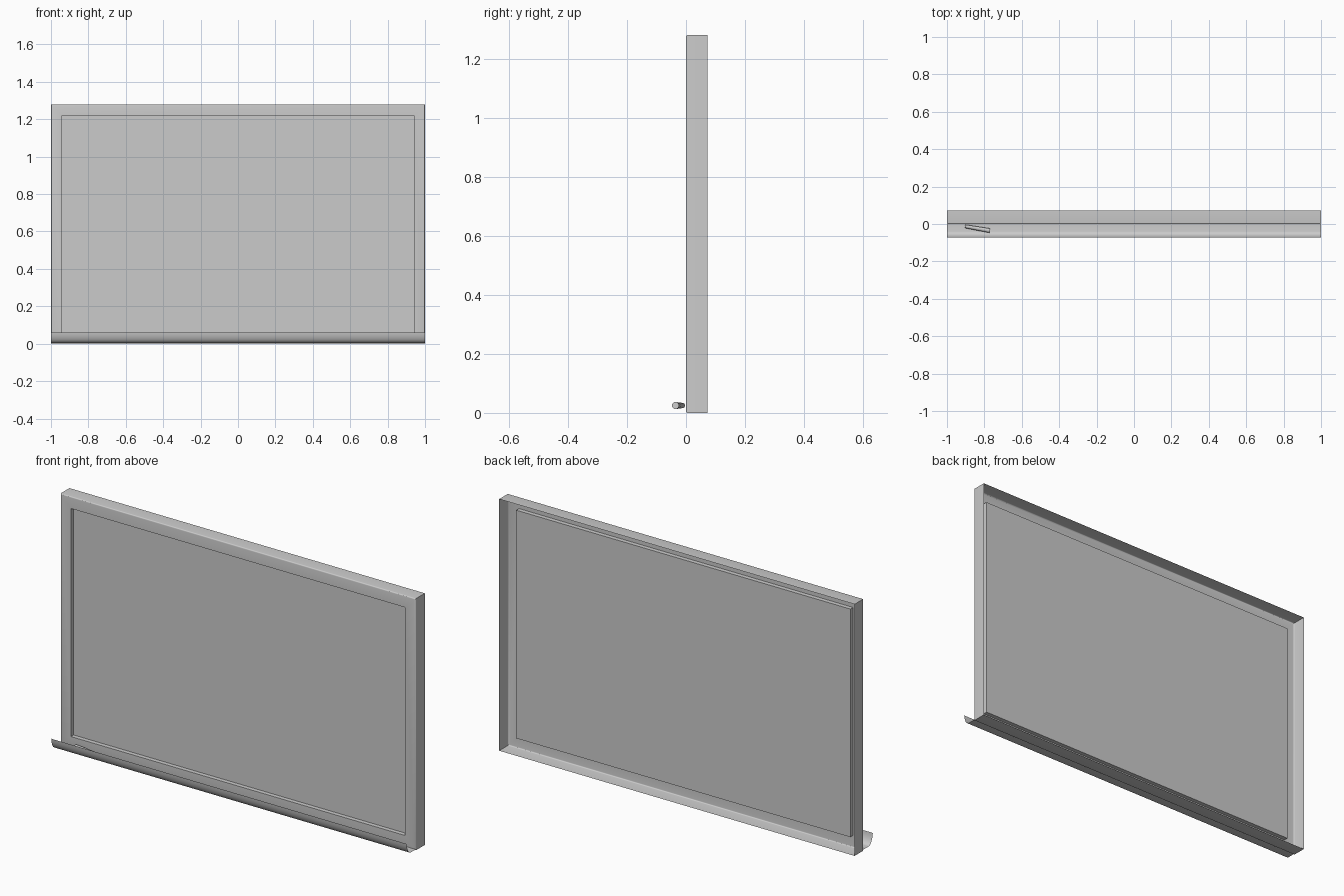
import bpy, bmesh, math

if "Cube" in bpy.data.objects:
    bpy.data.objects.remove(bpy.data.objects["Cube"])

W, H, BACK = 1.0, 1.28, 0.073   # half width, height, half depth


def make_object(name, bm):
    bmesh.ops.recalc_face_normals(bm, faces=bm.faces)
    mesh = bpy.data.meshes.new(name)
    bm.to_mesh(mesh)
    bm.free()
    ob = bpy.data.objects.new(name, mesh)
    bpy.context.collection.objects.link(ob)
    bpy.ops.object.select_all(action='DESELECT')
    bpy.context.view_layer.objects.active = ob
    ob.select_set(True)
    bpy.ops.object.shade_smooth_by_angle(angle=math.radians(35))
    return ob


def ring(bm, inset, y):
    x, z0, z1 = W - inset, inset, H - inset
    return [bm.verts.new(c) for c in ((-x, y, z0), (x, y, z0), (x, y, z1), (-x, y, z1))]


def bridge(bm, a, b, closed=True):
    n = len(a)
    for i in range(n if closed else n - 1):
        j = (i + 1) % n
        bm.faces.new((a[i], a[j], b[j], b[i]))


# Frame: open-backed sheet, rim with rounded front edge, flange and recess
r = 0.006
profile = [(0, BACK)]
profile += [(r - r * math.cos(t * math.pi / 8), r - r * math.sin(t * math.pi / 8)) for t in range(5)]
profile += [(0.06, 0), (0.06, 0.022)]
bm = bmesh.new()
rings = [ring(bm, *p) for p in profile]
for a, b in zip(rings, rings[1:]):
    bridge(bm, a, b)
make_object("board_frame", bm)

# Writing surface at the back of the recess
bm = bmesh.new()
bm.faces.new(ring(bm, 0.06, 0.022))
make_object("writing_panel", bm)

# Tray: thin sheet, flat shelf curling up at the front
tray = [(0.0, 0.005), (-0.04, 0.005)]
for i in range(1, 9):
    t = i / 8 * math.radians(80)
    tray.append((-0.04 - 0.033 * math.sin(t) / math.sin(math.radians(80)),
                 0.005 + 0.056 * (1 - math.cos(t)) / (1 - math.cos(math.radians(80)))))
bm = bmesh.new()
ends = [[bm.verts.new((x, y, z)) for y, z in tray] for x in (-W, W)]
bridge(bm, ends[0], ends[1], closed=False)
make_object("tray", bm)

# Stick of chalk lying askew in the tray
bm = bmesh.new()
bmesh.ops.create_cone(bm, cap_ends=True, segments=16, radius1=0.009, radius2=0.012, depth=0.135)
chalk = make_object("chalk", bm)
chalk.rotation_euler = (0, math.radians(90), math.radians(-10))
chalk.location = (-0.837, -0.024, 0.025)
